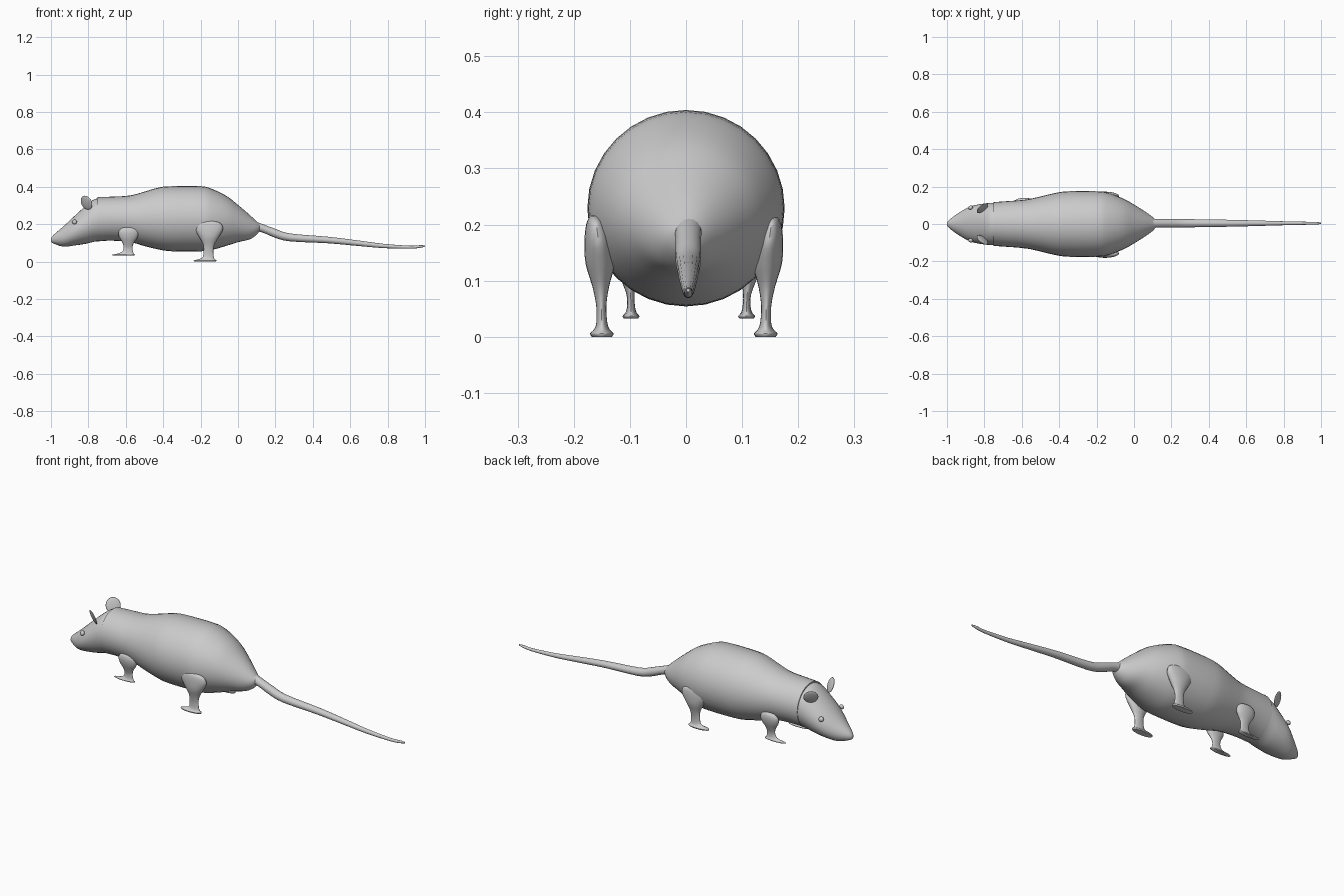
import bpy, bmesh, math
from mathutils import Vector, Matrix

fur = bpy.data.materials.new("grey fur")
fur.diffuse_color = (0.6, 0.6, 0.6, 1)


def finish(name, bm, angle=50):
    bmesh.ops.recalc_face_normals(bm, faces=bm.faces)
    mesh = bpy.data.meshes.new(name)
    bm.to_mesh(mesh)
    bm.free()
    mesh.materials.append(fur)
    obj = bpy.data.objects.new(name, mesh)
    bpy.context.collection.objects.link(obj)
    bpy.context.view_layer.objects.active = obj
    obj.select_set(True)
    bpy.ops.object.shade_smooth_by_angle(angle=math.radians(angle))
    obj.select_set(False)
    return obj


def smooth_rows(rows, steps):
    """Pass a gentle spline through rows of section values."""
    out = []
    for i in range(len(rows) - 1):
        p = [rows[max(0, min(len(rows) - 1, i + k))] for k in (-1, 0, 1, 2)]
        for s in range(steps):
            t = s / steps
            out.append([b + 0.5 * t * (c - a + t * (2*a - 5*b + 4*c - d + t * (3*(b - c) + d - a)))
                        for a, b, c, d in zip(*p)])
    return out + [rows[-1]]


def loft(name, sections, place, sides=32, steps=3):
    """Skin elliptical rings; place(row, cos, sin) gives each ring point."""
    bm = bmesh.new()
    rings = []
    for row in smooth_rows(sections, steps):
        rings.append([bm.verts.new(place(row, math.cos(2 * math.pi * k / sides),
                                         math.sin(2 * math.pi * k / sides)))
                      for k in range(sides)])
    for a, b in zip(rings, rings[1:]):
        for k in range(sides):
            n = (k + 1) % sides
            bm.faces.new((a[k], a[n], b[n], b[k]))
    bm.faces.new(rings[0])
    bm.faces.new(rings[-1])
    return finish(name, bm)


def along_x(row, c, s):
    # row: x, top z, bottom z, half width
    x, top, low, w = row
    return (x, w * c, (top + low) / 2 + (top - low) / 2 * s)


def ellipsoid(name, centre, radii, axis, seg=24):
    """Flattened ball whose local z points along axis."""
    bm = bmesh.new()
    rot = Vector(axis).to_track_quat('Z', 'Y').to_matrix().to_4x4()
    m = Matrix.Translation(centre) @ rot @ Matrix.Diagonal((*radii, 1))
    bmesh.ops.create_uvsphere(bm, u_segments=seg, v_segments=seg // 2, radius=1, matrix=m)
    return finish(name, bm, 80)


# Body, from collar to rump
loft("body", [
    (-0.75, 0.345, 0.108, 0.117), (-0.68, 0.347, 0.112, 0.122), (-0.58, 0.353, 0.105, 0.130),
    (-0.50, 0.374, 0.083, 0.147), (-0.42, 0.397, 0.064, 0.166), (-0.35, 0.403, 0.055, 0.175),
    (-0.20, 0.403, 0.055, 0.175), (-0.14, 0.389, 0.062, 0.167), (-0.06, 0.350, 0.085, 0.137),
    (0.00, 0.303, 0.104, 0.104), (0.06, 0.252, 0.118, 0.066), (0.10, 0.215, 0.144, 0.037),
    (0.118, 0.200, 0.170, 0.016)], along_x)

# Head, wedge shaped with its back tucked inside the collar
loft("head", [
    (-1.00, 0.125, 0.105, 0.008), (-0.985, 0.144, 0.096, 0.025), (-0.935, 0.187, 0.080, 0.061),
    (-0.875, 0.243, 0.086, 0.094), (-0.81, 0.302, 0.096, 0.108), (-0.765, 0.335, 0.107, 0.113),
    (-0.72, 0.338, 0.112, 0.114)], along_x)

# Tail
loft("tail", [
    (0.08, 0.220, 0.165, 0.026), (0.13, 0.201, 0.156, 0.023), (0.20, 0.175, 0.127, 0.023),
    (0.28, 0.150, 0.108, 0.022), (0.48, 0.133, 0.098, 0.019), (0.65, 0.112, 0.083, 0.015),
    (0.78, 0.095, 0.072, 0.011), (0.92, 0.085, 0.069, 0.008), (0.975, 0.088, 0.074, 0.007),
    (1.00, 0.086, 0.080, 0.003)],
    lambda r, c, s: along_x(r, c, s)[:1] + (r[3] * c + 0.004,) + along_x(r, c, s)[2:], sides=16)

# Leg sections: z, x, y, half length, half width
hind = [
    (0.000, -0.176, 0.146, 0.058, 0.018), (0.006, -0.176, 0.146, 0.061, 0.021),
    (0.012, -0.168, 0.146, 0.045, 0.015), (0.024, -0.159, 0.146, 0.030, 0.010),
    (0.055, -0.158, 0.147, 0.026, 0.009), (0.090, -0.156, 0.148, 0.030, 0.015),
    (0.130, -0.155, 0.149, 0.052, 0.026), (0.170, -0.155, 0.152, 0.074, 0.025),
    (0.200, -0.155, 0.156, 0.067, 0.018), (0.213, -0.155, 0.158, 0.042, 0.010),
    (0.217, -0.155, 0.159, 0.010, 0.003)]
front = [
    (0.033, -0.612, 0.103, 0.058, 0.013), (0.037, -0.612, 0.103, 0.062, 0.015),
    (0.043, -0.600, 0.103, 0.042, 0.010), (0.055, -0.590, 0.103, 0.028, 0.007),
    (0.075, -0.588, 0.104, 0.024, 0.007), (0.100, -0.587, 0.107, 0.030, 0.013),
    (0.130, -0.586, 0.111, 0.049, 0.020), (0.158, -0.586, 0.115, 0.053, 0.020),
    (0.178, -0.586, 0.118, 0.037, 0.013), (0.184, -0.586, 0.119, 0.010, 0.004)]

for side, label in ((-1, "right"), (1, "left")):
    for name, rows, shift in (("hind_leg", hind, -0.004), ("front_leg", front, 0.005)):
        loft(f"{name}_{label}", rows,
             lambda r, c, s: (r[1] + r[3] * c, side * r[2] + shift + r[4] * s, r[0]), sides=20)
    # Ears lean outward and face forward
    ellipsoid(f"ear_{label}", (-0.81, side * 0.085, 0.315), (0.037, 0.040, 0.007),
              (-0.55, side * 0.72, -0.36))
    # Eyes
    ellipsoid(f"eye_{label}", (-0.874, side * 0.088, 0.212), (0.013, 0.013, 0.010),
              (-0.4, side * 0.8, 0.4), 16)
